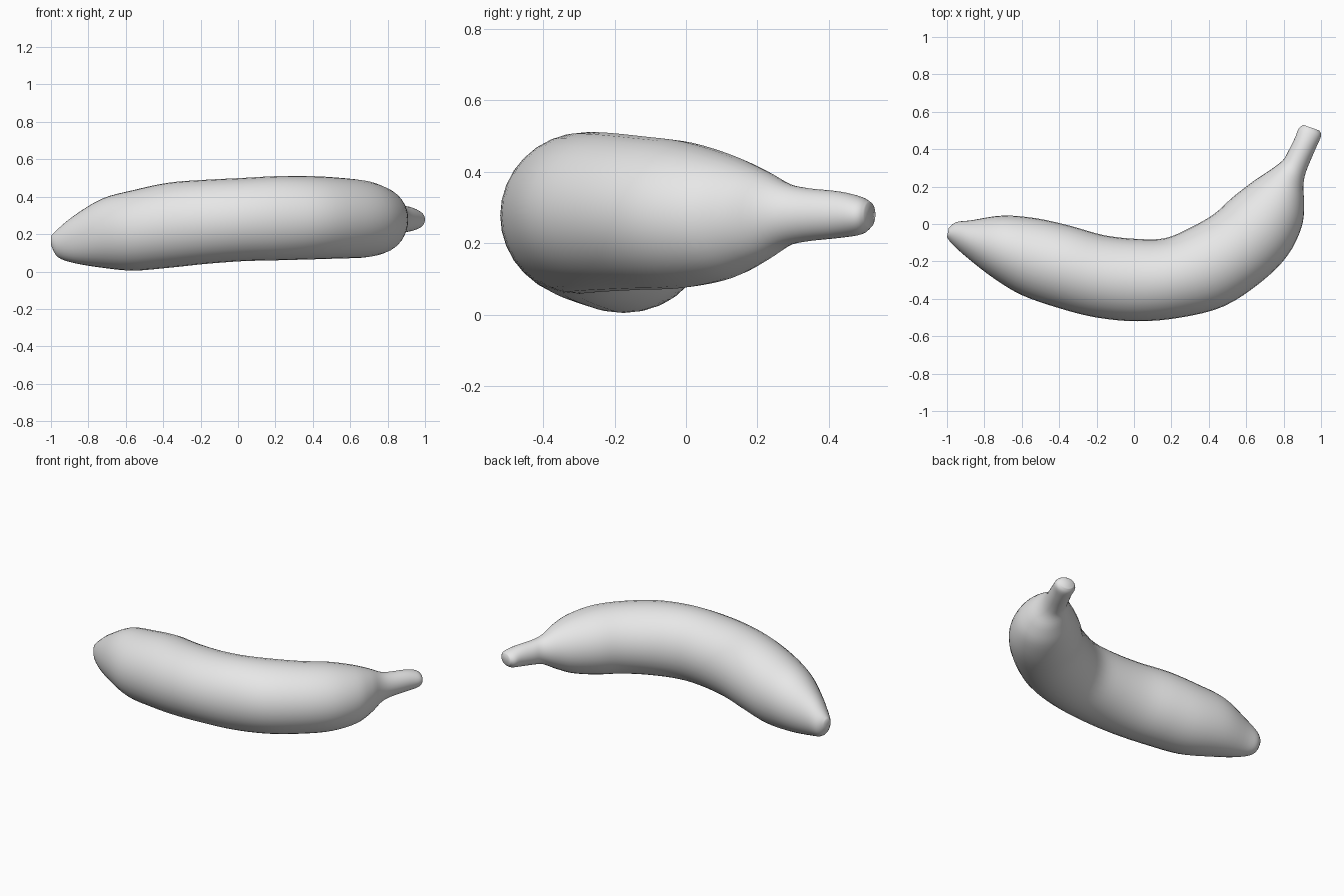
import bpy
import bmesh
import math
from mathutils import Vector

default_cube = bpy.data.objects.get("Cube")
if default_cube:
    bpy.data.objects.remove(default_cube, do_unlink=True)

SIDES = 32  # points around each ring
STEPS = 4   # rings per section

# Sections along the fruit: outer edge x, y; inner edge x, y; top z; bottom z
sections = [Vector(s) for s in (
    (-1.0, -.07, -.99, -.02, .195, .13),
    (-.97, -.11, -.95, .01, .23, .075),
    (-.88, -.19, -.87, .02, .3, .045),
    (-.75, -.29, -.7, .045, .39, .02),
    (-.6, -.38, -.52, .03, .435, .005),
    (-.4, -.45, -.34, -.01, .475, .02),
    (-.2, -.5, -.16, -.06, .49, .04),
    (.02, -.52, .02, -.08, .5, .055),
    (.25, -.5, .17, -.075, .51, .06),
    (.48, -.44, .31, -.015, .51, .065),
    (.68, -.31, .43, .055, .5, .07),
    (.82, -.17, .53, .145, .485, .075),
    (.895, -.02, .64, .23, .45, .1),
    (.91, .1, .73, .29, .41, .145),
    (.905, .2, .795, .34, .37, .19),
    (.92, .28, .825, .39, .355, .205),
    (.97, .4, .86, .46, .345, .215),
    (1.0, .47, .88, .51, .33, .225),
    (.99, .5, .905, .53, .315, .245),
)]


def blend(a, b, c, d, t):
    """Smooth curve from b to c, guided by the neighbours a and d."""
    return (b * 2 + (c - a) * t + (a * 2 - b * 5 + c * 4 - d) * t ** 2
            + (b * 3 - a - c * 3 + d) * t ** 3) / 2


def smooth_sections(points):
    last = len(points) - 1
    result = []
    for i in range(last):
        a, d = points[max(i - 1, 0)], points[min(i + 2, last)]
        for k in range(STEPS):
            result.append(blend(a, points[i], points[i + 1], d, k / STEPS))
    result.append(points[last])
    return result


def add_ring(bm, section):
    """Upright oval between the outer and inner edges."""
    ox, oy, ix, iy, top, bottom = section
    outer, inner = Vector((ox, oy, 0)), Vector((ix, iy, 0))
    centre = (outer + inner) / 2 + Vector((0, 0, (top + bottom) / 2))
    across = (outer - inner) / 2
    up = Vector((0, 0, (top - bottom) / 2))
    angles = [math.tau * k / SIDES for k in range(SIDES)]
    return [bm.verts.new(centre + across * math.cos(a) + up * math.sin(a))
            for a in angles]


# Curved body, running from the blunt tip to the stem
bm = bmesh.new()
rings = [add_ring(bm, s) for s in smooth_sections(sections)]
for low, high in zip(rings, rings[1:]):
    for k in range(SIDES):
        n = (k + 1) % SIDES
        bm.faces.new((low[k], low[n], high[n], high[k]))
bm.faces.new(rings[0])
bm.faces.new(rings[-1])
bmesh.ops.recalc_face_normals(bm, faces=bm.faces)
mesh = bpy.data.meshes.new("banana")
bm.to_mesh(mesh)
bm.free()
banana = bpy.data.objects.new("banana", mesh)
bpy.context.collection.objects.link(banana)

# Plain light grey peel
peel = bpy.data.materials.new("light grey")
peel.use_nodes = True
peel.diffuse_color = (.8, .8, .8, 1)
peel.node_tree.nodes["Principled BSDF"].inputs["Base Color"].default_value = peel.diffuse_color
mesh.materials.append(peel)

bpy.context.view_layer.objects.active = banana
banana.select_set(True)
bpy.ops.object.shade_smooth_by_angle(angle=math.radians(60))
